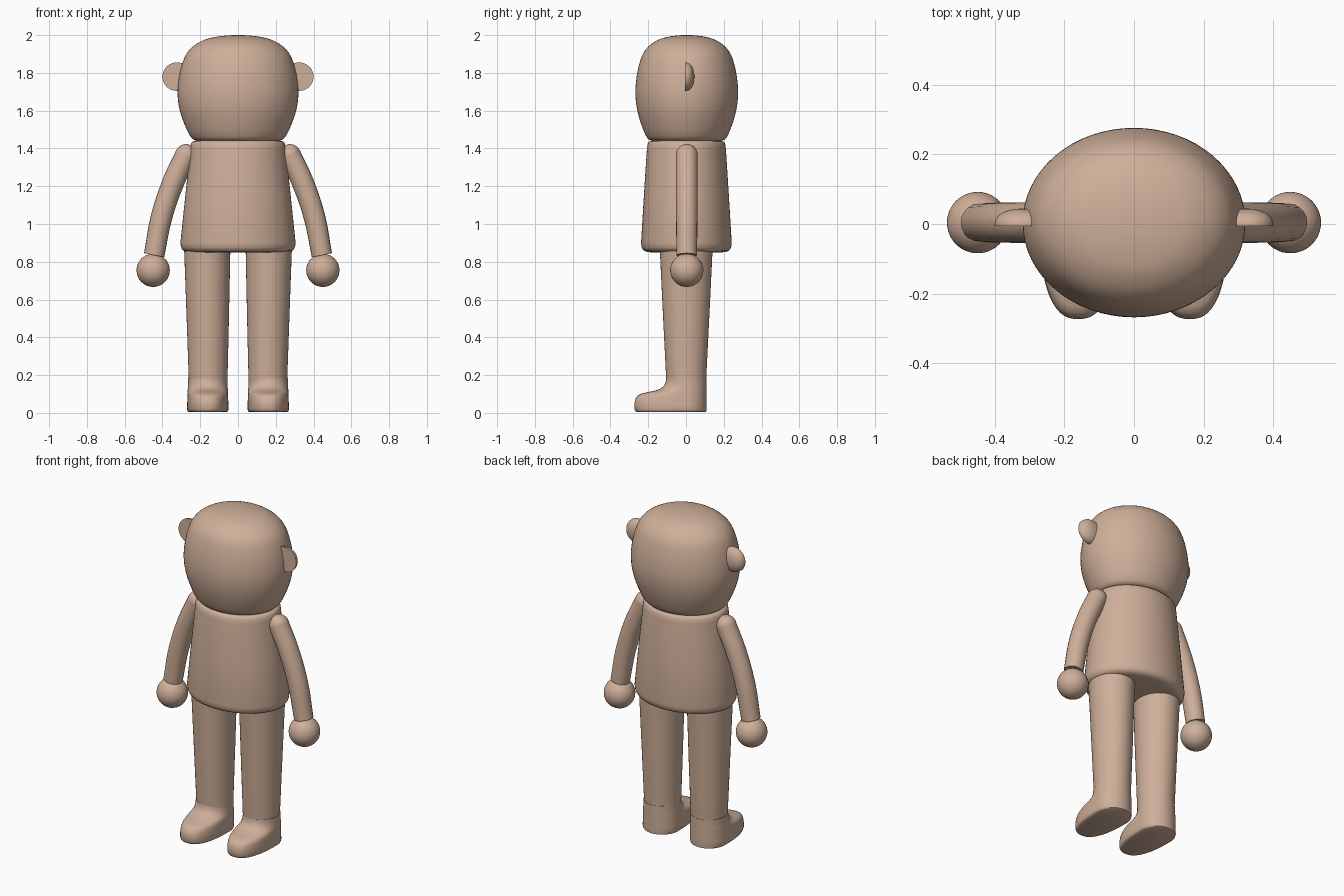
import bpy, bmesh, math

if "Cube" in bpy.data.objects:
    bpy.data.objects.remove(bpy.data.objects["Cube"])

SEG = 64


def finish(ob, mirror=False, angle=50):
    bpy.ops.object.select_all(action='DESELECT')
    ob.select_set(True)
    bpy.context.view_layer.objects.active = ob
    bpy.ops.object.shade_smooth_by_angle(angle=math.radians(angle))
    if mirror:
        m = ob.modifiers.new("Mirror", 'MIRROR')
        m.use_clip = False
        m.use_mirror_merge = False
        origin = bpy.data.objects.get("mirror_centre")
        if origin is None:
            origin = bpy.data.objects.new("mirror_centre", None)
            origin.hide_render = True
            bpy.context.collection.objects.link(origin)
        m.mirror_object = origin
    return ob


def catmull(rows, steps):
    out = []
    for i in range(len(rows) - 1):
        p = [rows[max(i - 1, 0)], rows[i], rows[i + 1], rows[min(i + 2, len(rows) - 1)]]
        for s in range(steps):
            t = s / steps
            out.append([0.5 * (2 * b + (c - a) * t + (2 * a - 5 * b + 4 * c - d) * t * t
                               + (3 * b - a - 3 * c + d) * t ** 3) for a, b, c, d in zip(*p)])
    return out + [rows[-1]]


def loft(name, rings, steps=1, mirror=False, angle=50):
    """Stack rings of (z, centre x, centre y, half width, front reach, back reach, front exponent)."""
    bm = bmesh.new()
    loops = []
    for z, cx, cy, a, front, back, n in catmull(rings, steps):
        loop = []
        for k in range(SEG):
            t = 2 * math.pi * k / SEG
            c, s = math.cos(t), math.sin(t)
            e = 2 / n if s < 0 else 1
            x = math.copysign(abs(c) ** e, c) * a
            y = math.copysign(abs(s) ** e, s) * (front if s < 0 else back)
            loop.append(bm.verts.new((cx + x, cy + y, z)))
        loops.append(loop)
    for lo, hi in zip(loops, loops[1:]):
        for k in range(SEG):
            j = (k + 1) % SEG
            bm.faces.new((lo[k], lo[j], hi[j], hi[k]))
    bm.faces.new(loops[0][::-1])
    bm.faces.new(loops[-1])
    me = bpy.data.meshes.new(name)
    bm.to_mesh(me)
    bm.free()
    ob = bpy.data.objects.new(name, me)
    bpy.context.collection.objects.link(ob)
    return finish(ob, mirror, angle)


def ball(name, loc, r):
    bpy.ops.mesh.primitive_uv_sphere_add(segments=48, ring_count=24, radius=r, location=loc)
    ob = bpy.context.object
    ob.name = name
    return finish(ob, True)


# Head: rounded block with oval sections
head = [(1.44, .215), (1.455, .245), (1.51, .276), (1.60, .308), (1.69, .32), (1.78, .312),
        (1.855, .293), (1.905, .270), (1.945, .232), (1.975, .178), (1.99, .122), (1.998, .06), (2.0, .01)]
loft("head", [(z, 0, .004, a, a * .85, a * .85, 2) for z, a in head], steps=4)

# Torso: tapered oval with softened rims
torso = [(.85, .25, .19), (.853, .275, .212), (.861, .292, .228), (.877, .302, .237), (.90, .305, .24),
         (1.15, .279, .225), (1.40, .252, .209), (1.425, .249, .205), (1.436, .241, .197), (1.441, .225, .182)]
loft("torso", [(z, 0, .002, a, b, b, 2) for z, a, b in torso])

# Legs: tapered columns
loft("leg", [(z, cx, .001, a, b, b, 2) for z, cx, a, b in
             ((.16, .158, .102, .105), (.5, .16, .112, .122), (.89, .163, .123, .141))], mirror=True)

# Feet: shoe shape with a long low toe
foot = [(.004, .098, .258, 2.5), (.008, .106, .268, 2.5), (.02, .11, .274, 2.5), (.05, .109, .275, 2.5),
        (.075, .108, .27, 2.45), (.092, .108, .258, 2.4), (.102, .107, .238, 2.35), (.109, .107, .21, 2.3),
        (.116, .107, .172, 2.2), (.126, .106, .142, 2.1), (.14, .105, .122, 2), (.16, .104, .11, 2),
        (.182, .104, .107, 2)]
loft("foot", [(z, .16, .002, a, f, a if z < .02 else .107, n) for z, a, f, n in foot], mirror=True)

# Arms: bowed tubes with rounded shoulders
cu = bpy.data.curves.new("arm", 'CURVE')
cu.dimensions = '3D'
cu.bevel_depth = .058
cu.bevel_resolution = 8
cu.use_fill_caps = True
sp = cu.splines.new('BEZIER')
sp.resolution_u = 10
path = [(.275, 1.365, 1), (.345, 1.215, 1), (.405, 1.035, .98), (.444, .835, .94)]
sp.bezier_points.add(len(path) - 1)
for p, (x, z, r) in zip(sp.bezier_points, path):
    p.co = (x, .004, z)
    p.radius = r
    p.handle_left_type = p.handle_right_type = 'AUTO'
arm = bpy.data.objects.new("arm", cu)
bpy.context.collection.objects.link(arm)
bpy.ops.object.select_all(action='DESELECT')
arm.select_set(True)
bpy.context.view_layer.objects.active = arm
bpy.ops.object.convert(target='MESH')
finish(bpy.context.object, True)
ball("shoulder", (.275, .004, 1.365), .058)

# Hands
ball("hand", (.449, .004, .755), .088)

# Ears: flat at the front, domed at the back
bm = bmesh.new()
bmesh.ops.create_uvsphere(bm, u_segments=48, v_segments=24, radius=1)
cut = bmesh.ops.bisect_plane(bm, geom=bm.verts[:] + bm.edges[:] + bm.faces[:], plane_co=(0, 0, 0),
                             plane_no=(0, 1, 0), clear_inner=True)
bmesh.ops.holes_fill(bm, edges=[e for e in bm.edges if e.is_boundary])
for v in bm.verts:
    x, y, z = v.co
    v.co = (.325 + x * (.075 if x > 0 else .10), -.006 + .05 * max(y, 0) ** .8, 1.78 + .075 * z)
me = bpy.data.meshes.new("ear")
bm.to_mesh(me)
bm.free()
ear = bpy.data.objects.new("ear", me)
bpy.context.collection.objects.link(ear)
finish(ear, True)

# One skin tone for all parts
skin = bpy.data.materials.new("skin")
skin.diffuse_color = (.62, .43, .32, 1)
skin.use_nodes = True
skin.node_tree.nodes["Principled BSDF"].inputs["Base Color"].default_value = skin.diffuse_color
for ob in bpy.data.objects:
    if ob.type == 'MESH':
        ob.data.materials.append(skin)
